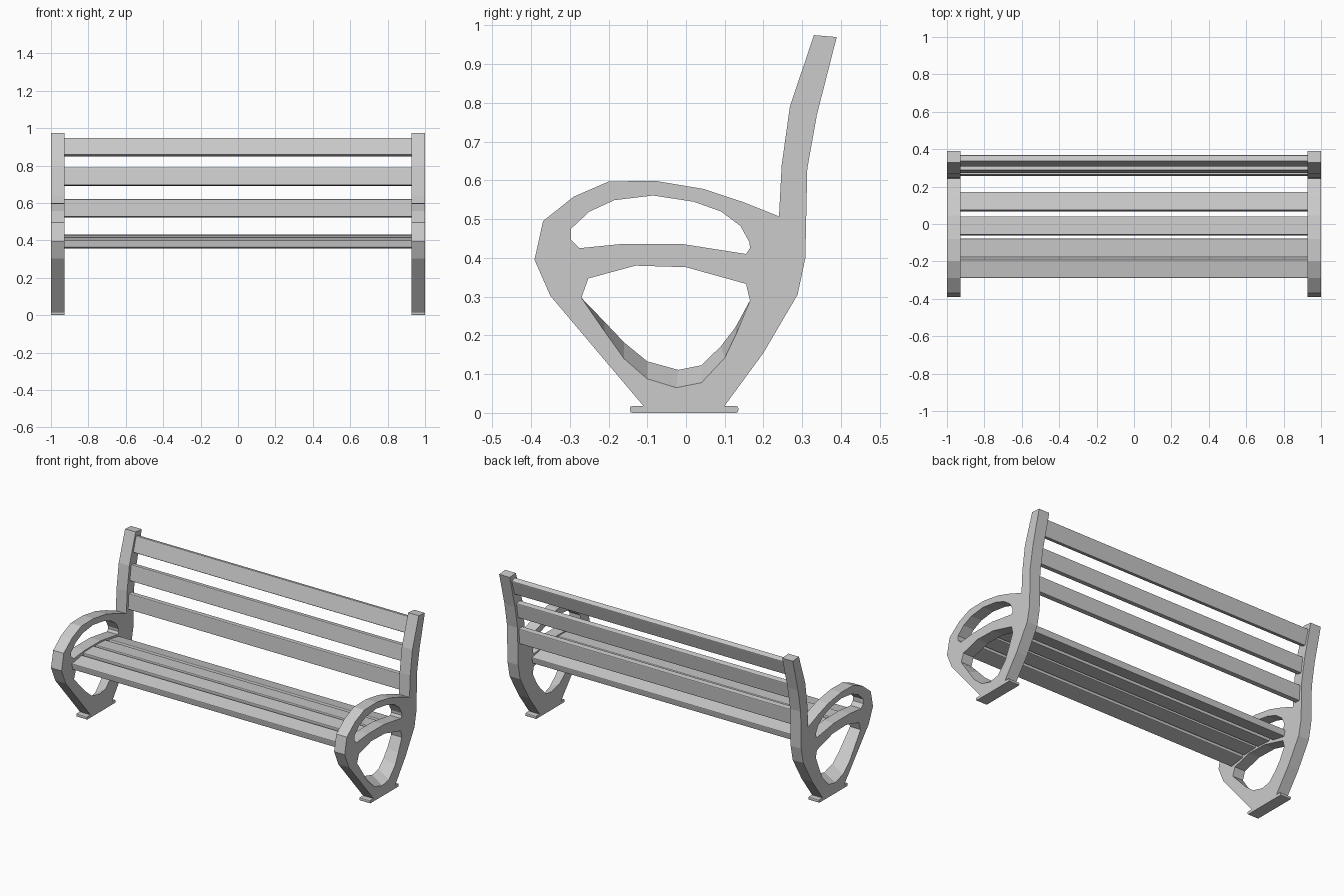
import bpy, bmesh
from math import radians
from mathutils import Vector
from mathutils.geometry import tessellate_polygon

if "Cube" in bpy.data.objects:
    bpy.data.objects.remove(bpy.data.objects["Cube"])

X_IN, X_OUT = 0.928, 1.0

# side frame outlines as (y, z) points
OUTLINE = [(-.105, .012), (-.35, .302), (-.391, .395), (-.369, .495), (-.29, .558), (-.2, .597),
           (-.08, .599), (.045, .578), (.145, .545), (.24, .507), (.247, .64), (.268, .79),
           (.33, .975), (.389, .97), (.338, .77), (.313, .63), (.308, .4), (.288, .305),
           (.2, .155), (.095, .012)]
ARM_HOLE = [(-.297, .475), (-.25, .519), (-.185, .549), (-.085, .561), (.02, .545), (.09, .52),
            (.14, .483), (.164, .44), (.165, .425), (.155, .41), (-.01, .436), (-.165, .436),
            (-.275, .425), (-.297, .447)]
LEG_TOP = [(-.27, .297), (-.252, .347), (-.13, .38), (0, .376), (.155, .333), (.165, .29)]
LEG_OUTER = [(.13, .205), (.1, .142), (.04, .078), (-.025, .065), (-.1, .088), (-.16, .14), (-.21, .21)]
LEG_INNER = [(.127, .22), (.09, .172), (.04, .123), (-.02, .111), (-.1, .133), (-.16, .182), (-.21, .235)]


def new_object(name, bm):
    bmesh.ops.recalc_face_normals(bm, faces=bm.faces)
    mesh = bpy.data.meshes.new(name)
    bm.to_mesh(mesh)
    bm.free()
    ob = bpy.data.objects.new(name, mesh)
    bpy.context.collection.objects.link(ob)
    return ob


def side_frame(name, side):
    # two pierced faces joined by walls; the leg opening flares outward
    bm = bmesh.new()
    rings = []
    for x, low in ((X_IN, LEG_INNER), (X_OUT, LEG_OUTER)):
        loops = [[Vector((side * x, y, z)) for y, z in pts]
                 for pts in (OUTLINE, ARM_HOLE, LEG_TOP + low)]
        ring = [[bm.verts.new(p) for p in loop] for loop in loops]
        flat = [v for loop in ring for v in loop]
        for tri in tessellate_polygon(loops):
            bm.faces.new([flat[i] for i in tri])
        rings.append(ring)
    for a, b in zip(*rings):
        for i in range(len(a)):
            bm.faces.new((a[i - 1], a[i], b[i], b[i - 1]))
    bmesh.ops.dissolve_limit(bm, angle_limit=0.001, verts=bm.verts, edges=bm.edges)
    return new_object(name, bm)


def box(name, center, size, tilt=0, bevel=0.005):
    bm = bmesh.new()
    bmesh.ops.create_cube(bm, size=1)
    bmesh.ops.scale(bm, vec=size, verts=bm.verts)
    # round only the long edges
    axis = max(range(3), key=lambda i: size[i])
    edges = [e for e in bm.edges if abs(e.verts[0].co[axis] - e.verts[1].co[axis]) > 0.1]
    if name.startswith("foot"):
        edges = [e for e in bm.edges if abs(e.verts[0].co.x - e.verts[1].co.x) > 0.01]
    bmesh.ops.bevel(bm, geom=edges, offset=bevel, segments=2, profile=0.5, affect='EDGES')
    ob = new_object(name, bm)
    ob.location = center
    ob.rotation_euler.x = radians(tilt)
    return ob


# side frames and foot plates
for label, side in (("left", -1), ("right", 1)):
    side_frame(label + "_side_frame", side)
    box("foot_plate_" + label, (side * (X_IN + X_OUT) / 2, -.005, .009),
        (X_OUT - X_IN, .28, .018), bevel=.006)

# seat slats: y, z, tilt
for i, (y, z, tilt) in enumerate([(-.237, .389, 9), (-.128, .408, 3), (-.01, .405, -4), (.12, .384, -11)]):
    box(f"seat_slat_{i + 1}", (0, y, z), (2 * X_IN + .01, .1, .04), tilt)

# back slats: y, z, tilt
for i, (y, z, tilt) in enumerate([(.278, .572, -4), (.298, .74, -9), (.338, .898, -17)]):
    box(f"back_slat_{i + 1}", (0, y, z), (2 * X_IN + .01, .036, .096), tilt)
